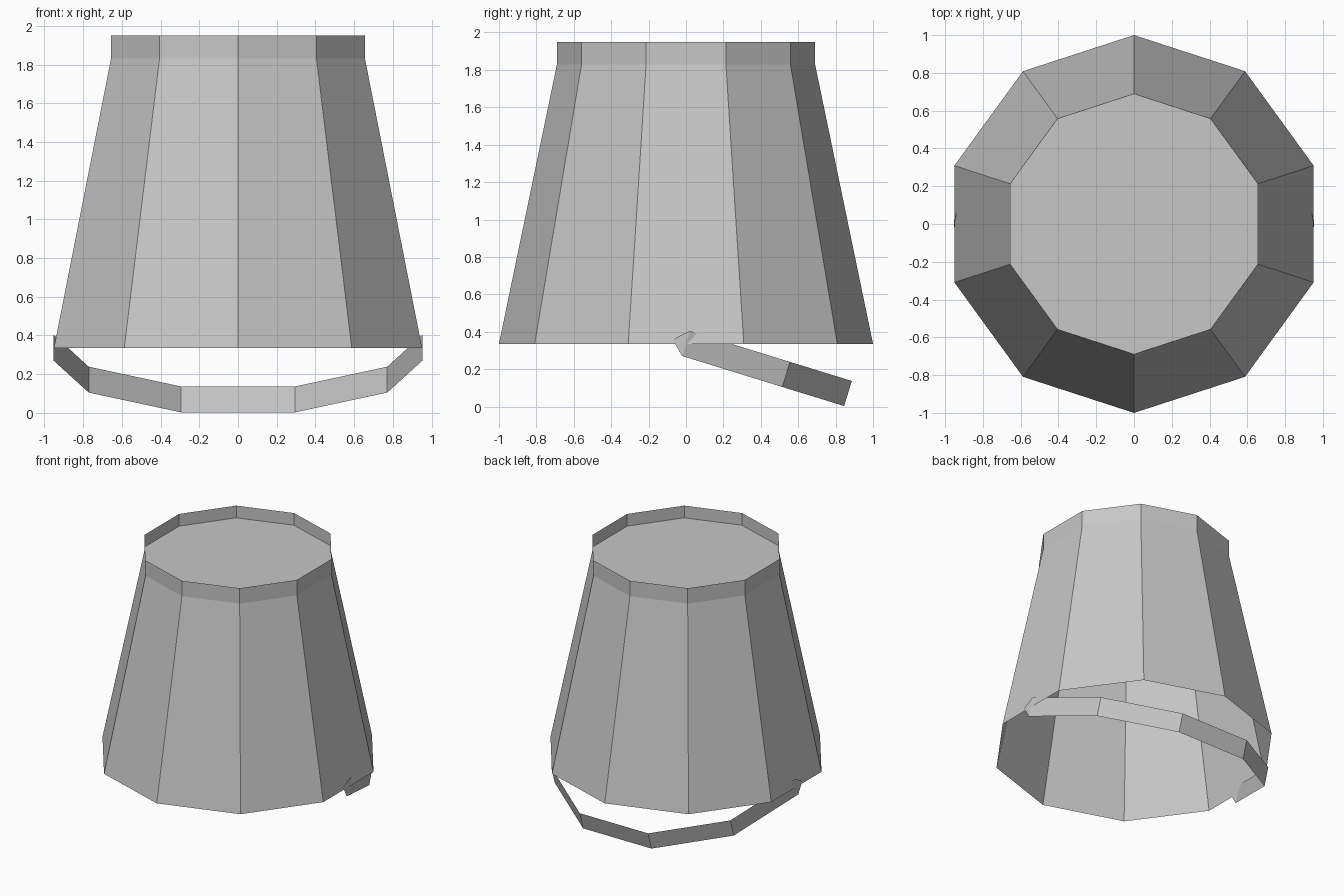
import bpy, math

if "Cube" in bpy.data.objects:
    bpy.data.objects.remove(bpy.data.objects["Cube"])

metal = bpy.data.materials.new("light grey metal")
metal.diffuse_color = (0.57, 0.57, 0.57, 1)
metal.use_nodes = True
metal.node_tree.nodes["Principled BSDF"].inputs["Base Color"].default_value = metal.diffuse_color


def add_part(name, verts, faces):
    mesh = bpy.data.meshes.new(name)
    mesh.from_pydata(verts, [], faces)
    mesh.materials.append(metal)
    obj = bpy.data.objects.new(name, mesh)
    bpy.context.collection.objects.link(obj)
    return obj


SIDES = 10


def ring(radius, z):
    angles = [math.radians(90 + 360 * i / SIDES) for i in range(SIDES)]
    return [(radius * math.cos(a), radius * math.sin(a), z) for a in angles]


# Upturned bucket: thin sloping wall, open below, with a straight foot rim on top
profile = [(1.0, 0.335), (0.69, 1.83), (0.69, 1.95)]
verts = [v for r, z in profile for v in ring(r, z)]
faces = []
for k in range(len(profile) - 1):
    for i in range(SIDES):
        j = (i + 1) % SIDES
        a, b = k * SIDES, (k + 1) * SIDES
        faces.append((a + i, a + j, b + j, b + i))
add_part("bucket_wall", verts, faces)

# Bucket base, recessed inside the foot rim
add_part("bucket_base", ring(0.69, 1.855), [tuple(range(SIDES))])

# Handle: half-ring strip with pointed ends, swung down towards the back
R, HALF, TIP, PIVOT_Z = 0.953, 0.07, 0.075, 0.337
tilt = math.asin(0.295)


def tilted(x, t, n):
    return (x, t * math.cos(tilt) + n * math.sin(tilt),
            PIVOT_Z - t * math.sin(tilt) + n * math.cos(tilt))


verts = []
for i in range(6):
    a = math.radians(36 * i)
    for n in (-HALF, HALF):
        verts.append(tilted(R * math.cos(a), R * math.sin(a), n))
faces = [(2 * i, 2 * i + 2, 2 * i + 3, 2 * i + 1) for i in range(5)]
verts += [tilted(R, -TIP, 0), tilted(-R, -TIP, 0)]
faces += [(12, 0, 1), (10, 13, 11)]
add_part("handle", verts, faces)
